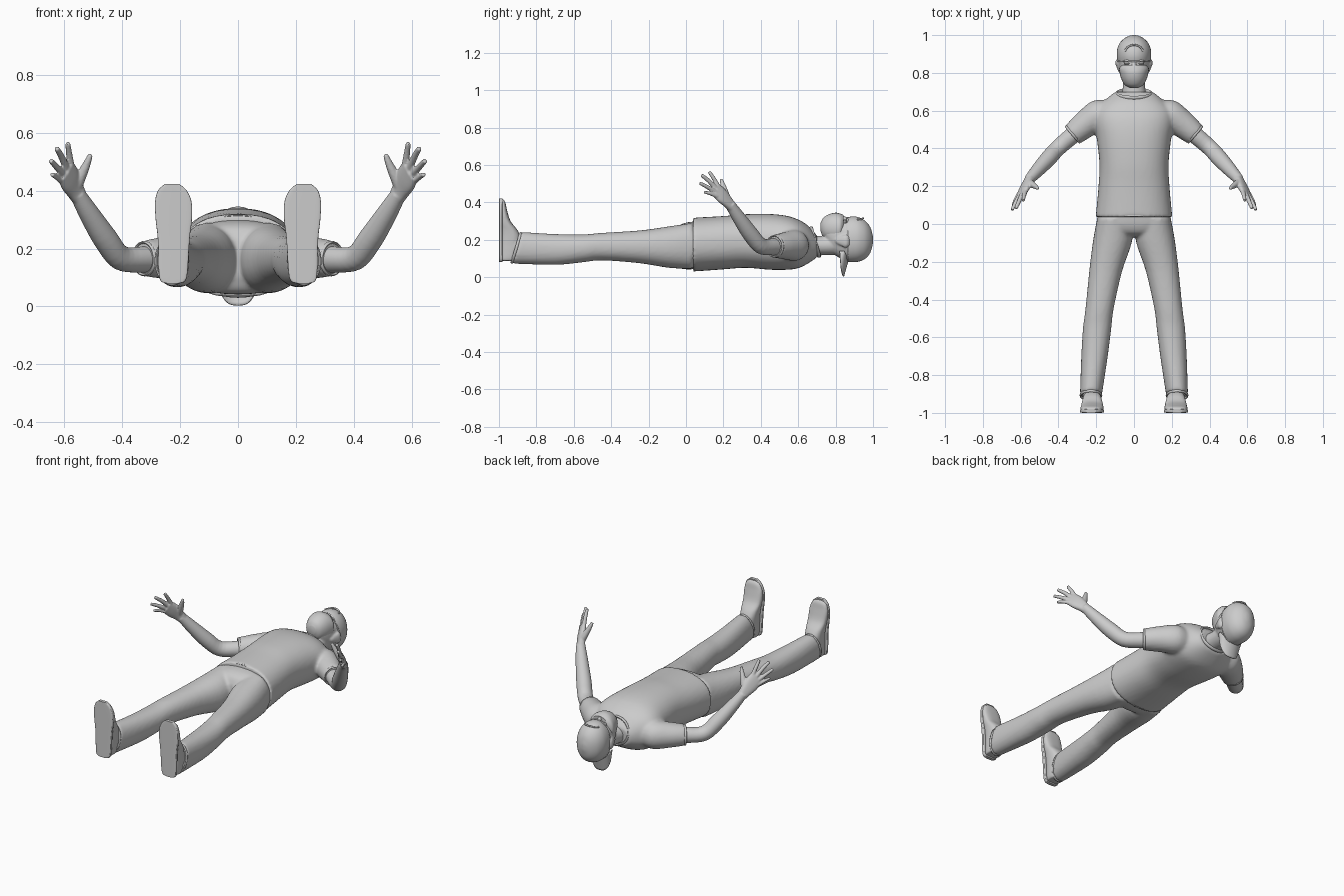
import bpy, bmesh, math
from mathutils import Vector as V

if "Cube" in bpy.data.objects:
    bpy.data.objects.remove(bpy.data.objects["Cube"])


def ys(y, x0, x1, z0, z1, sh=0):
    """Cross-section across y, given its x and z limits (sh slants it)."""
    return (V(((x0 + x1) / 2, y, (z0 + z1) / 2)), V(((x1 - x0) / 2, 0, 0)), V((0, sh, (z1 - z0) / 2)))


def zs(z, x0, x1, y0, y1):
    return (V(((x0 + x1) / 2, (y0 + y1) / 2, z)), V(((x1 - x0) / 2, 0, 0)), V((0, (y1 - y0) / 2, 0)))


def cat(a, b, c, d, t):
    return 0.5 * (2 * b + (c - a) * t + (2 * a - 5 * b + 4 * c - d) * t * t + (3 * b - a - 3 * c + d) * t ** 3)


def loft(bm, secs, p=2.0, n=28, sub=4, flip=1):
    """Smooth closed skin through cross-sections; p sets how boxy they are."""
    k, rings = len(secs), []
    fine = []
    for i in range(k - 1):
        q = [secs[max(i - 1, 0)], secs[i], secs[i + 1], secs[min(i + 2, k - 1)]]
        fine += [[cat(*[s[j] for s in q], t / sub) for j in range(3)] for t in range(sub)]
    fine.append(secs[-1])
    for c, u, v in fine:
        ring = []
        for a in range(n):
            ca, sa = math.cos(a * math.tau / n), math.sin(a * math.tau / n)
            w = c + u * math.copysign(abs(ca) ** (2 / p), ca) + v * math.copysign(abs(sa) ** (2 / p), sa)
            ring.append(bm.verts.new((w.x * flip, w.y, w.z)))
        rings.append(ring)
    faces = [bm.faces.new((r[i], r[(i + 1) % n], s[(i + 1) % n], s[i]))
             for r, s in zip(rings, rings[1:]) for i in range(n)]
    faces += [bm.faces.new(rings[0]), bm.faces.new(rings[-1])]
    bmesh.ops.recalc_face_normals(bm, faces=faces)


def both(bm, secs, **kw):
    for f in (1, -1):
        loft(bm, secs, flip=f, **kw)


def tube(pts, radii):
    """Round cross-sections along a path, with rounded ends."""
    pts = [V(p) for p in pts]
    out = []
    for i, p in enumerate(pts):
        t = (pts[min(i + 1, len(pts) - 1)] - pts[max(i - 1, 0)]).normalized()
        u = t.cross(V((0.3, 0.5, 0.8))).normalized()
        out.append((p, u * radii[i], t.cross(u) * radii[i]))
    return out


def finish(name, bm, voxel=0, iters=4):
    me = bpy.data.meshes.new(name)
    bm.to_mesh(me)
    bm.free()
    me.polygons.foreach_set("use_smooth", [True] * len(me.polygons))
    me.set_sharp_from_angle(angle=math.radians(50))
    ob = bpy.data.objects.new(name, me)
    bpy.context.collection.objects.link(ob)
    if voxel:  # fuse overlapping volumes into one skin
        m = ob.modifiers.new("fuse", "REMESH")
        m.mode, m.voxel_size, m.use_smooth_shade = "VOXEL", voxel, True
        s = ob.modifiers.new("soften", "SMOOTH")
        s.factor, s.iterations = 0.5, iters
    return ob


def hoop(bm, c, u, v, r, flip=1):
    """Closed elliptical band of round section."""
    c, u, v = V(c), V(u), V(v)
    nrm, n, m = u.cross(v).normalized(), 36, 8
    g = []
    for i in range(n):
        a = i * math.tau / n
        d = u * math.cos(a) + v * math.sin(a)
        row = [c + d + d.normalized() * r * math.cos(b * math.tau / m) + nrm * r * 1.5 * math.sin(b * math.tau / m)
               for b in range(m)]
        g.append([bm.verts.new((w.x * flip, w.y, w.z)) for w in row])
    fs = [bm.faces.new((g[i][j], g[(i + 1) % n][j], g[(i + 1) % n][(j + 1) % m], g[i][(j + 1) % m]))
          for i in range(n) for j in range(m)]
    bmesh.ops.recalc_face_normals(bm, faces=fs)


# Shirt: torso and sleeves
bm = bmesh.new()
loft(bm, [ys(y, -w, w, a, b) for y, w, a, b in (
    (.037, .203, .03, .318), (.2, .188, .042, .327), (.32, .183, .05, .337), (.45, .197, .04, .338),
    (.54, .212, .04, .328), (.6, .205, .048, .308), (.65, .16, .072, .278), (.7, .1, .105, .225))], p=2.3, n=40)
both(bm, tube([(.1, .565, .17), (.19, .575, .17), (.255, .53, .168), (.325, .472, .165)], [.08, .083, .073, .061]))
finish("shirt", bm, .01, 5)

# Collar and hem bands
bm = bmesh.new()
hoop(bm, (0, .69, .188), (.092, 0, 0), (0, -.022, .077), .007)
hoop(bm, (0, .045, .174), (.197, 0, 0), (0, 0, .14), .004)
for f in (1, -1):
    d = V((.76, -.65, -.02)).normalized()
    u = V((0, 0, 1)).cross(d).normalized()
    hoop(bm, (.323, .475, .165), u * .056, d.cross(u) * .056, .005, f)
    hoop(bm, (.228, -.907, .157), (.055, 0, 0), (0, .024, .08), .005, f)
finish("collar_and_hems", bm)

# Trousers: hips and legs
bm = bmesh.new()
loft(bm, [ys(y, -w, w, a, b) for y, w, a, b in (
    (.07, .185, .045, .3), (.0, .197, .042, .292), (-.045, .17, .055, .27), (-.068, .08, .1, .23))], p=2.4, n=40)
both(bm, [ys(*s) for s in (
    (.03, .01, .195, .045, .29), (-.09, .01, .217, .05, .272), (-.25, .063, .237, .075, .25),
    (-.45, .108, .257, .09, .237), (-.55, .12, .27, .08, .229), (-.7, .139, .279, .066, .231),
    (-.905, .17, .286, .073, .242, .025))], p=2.2)
finish("trousers", bm, .009, 4)

# Shoes: ankle, upper and flat sole
bm = bmesh.new()
shoe = [(.088, .2, .25, -.94), (.098, .18, .268, -.9), (.2, .172, .272, -.885), (.25, .168, .275, -.9),
        (.3, .162, .281, -.938), (.36, .163, .283, -.957), (.4, .18, .273, -.966), (.416, .205, .25, -.976)]
both(bm, [zs(z, a, b, -.997, y) for z, a, b, y in shoe], p=2.6)
both(bm, [ys(-.84, .185, .27, .11, .215), ys(-.9, .18, .27, .105, .222), ys(-.96, .178, .27, .1, .24)])
finish("shoes", bm, .006, 3)
bm = bmesh.new()
both(bm, [zs(z, a - .003, b + .003, -1, -.98) for z, a, b, _ in
          [(.08, .205, .245, 0)] + shoe[1:-1] + [(.422, .205, .25, 0)]], p=6)
finish("shoe_soles", bm)

# Arms and hands
bm = bmesh.new()
both(bm, tube([(.25, .53, .167), (.33, .465, .162), (.405, .4, .168), (.455, .345, .23), (.51, .285, .315),
               (.555, .235, .39)], [.046, .045, .043, .043, .036, .027]))
across = V((.03, -.012, -.05)).normalized()
thick = across.cross(V((.04, -.08, .09))).normalized()
both(bm, [(V(c), across * w, thick * t) for c, w, t in (
    ((.545, .247, .372), .028, .026), ((.562, .222, .405), .036, .021),
    ((.58, .188, .44), .045, .019), ((.595, .157, .468), .042, .014))], p=2.4)
fingers = [((.574, .178, .475), (.582, .15, .525), (.587, .125, .562), .011),
           ((.589, .165, .47), (.608, .122, .515), (.625, .084, .545), .0115),
           ((.601, .16, .455), (.627, .113, .483), (.645, .076, .502), .011),
           ((.607, .165, .432), (.628, .128, .448), (.641, .097, .455), .0095)]
for a, b, c, r in fingers:
    tip = V(c) * 1.02 - V(b) * .02
    both(bm, tube([a, b, c, tip], [r * 1.15, r, r * .8, r * .45]), n=12)
both(bm, tube([(.556, .222, .415), (.535, .207, .462), (.52, .197, .495), (.508, .188, .525)],
              [.02, .017, .013, .008]), n=14)
finish("arms_and_hands", bm, .0042, 3)

# Neck, head, ears and nose
bm = bmesh.new()
loft(bm, [ys(.62, -.075, .075, .1, .24), ys(.7, -.062, .062, .115, .222),
          ys(.76, -.058, .058, .118, .225), ys(.84, -.06, .06, .12, .25)])
loft(bm, [ys(y, -w, w, a, b) for y, w, a, b in (
    (.728, .022, .245, .288), (.742, .046, .2, .308), (.77, .063, .15, .32), (.805, .074, .112, .325),
    (.845, .08, .096, .308), (.88, .085, .088, .308), (.94, .075, .11, .28))], p=2.2)
both(bm, [ys(.8, .068, .08, .185, .205), ys(.825, .072, .09, .17, .218),
          ys(.855, .074, .1, .158, .226), ys(.872, .075, .092, .17, .215)], n=16)
loft(bm, tube([(0, .868, .298), (0, .845, .315), (0, .82, .325)], [.009, .012, .015]), n=14)
finish("head", bm, .006, 3)

# Face mask with ear loops
bm = bmesh.new()
loft(bm, [ys(y, -w, w, a, b) for y, w, a, b in (
    (.72, .022, .245, .292), (.735, .048, .21, .318), (.765, .066, .19, .337), (.8, .076, .18, .345),
    (.825, .078, .19, .34), (.842, .06, .21, .333))], p=2.1)
both(bm, tube([(.068, .825, .25), (.083, .845, .2), (.085, .84, .165)], [.003] * 3), n=8)
finish("face_mask", bm)

# Eyes with brows
bm = bmesh.new()
both(bm, [ys(.842, .024, .046, .285, .302), ys(.85, .018, .054, .282, .309), ys(.857, .024, .048, .285, .303)], n=16)
both(bm, tube([(.014, .86, .309), (.035, .866, .308), (.058, .86, .292)], [.004, .006, .003]), n=10)
finish("eyes_and_brows", bm)

# Cap crown, edge band and rear opening strap
bm = bmesh.new()
loft(bm, [ys(y, -w, w, a, b) for y, w, a, b in (
    (.858, .087, .082, .318), (.89, .091, .08, .325), (.925, .089, .084, .32), (.96, .074, .1, .3),
    (.985, .048, .13, .268), (.997, .022, .17, .23), (1.0, .004, .19, .21))], p=2.1, n=40)
hoop(bm, (0, .862, .2), (.087, 0, 0), (0, 0, .119), .003)
both(bm, tube([(.047, .915, .308), (.038, .932, .309), (.02, .944, .314), (0, .948, .315)], [.005] * 4), n=10)
finish("cap", bm)

# Curved cap bill, turned to the back of the head
bm = bmesh.new()
n, m = 20, 8
g = []
for i in range(n + 1):
    s = -1 + 2 * i / n
    w = .08 * s
    z0 = .09 + .05 * s * s
    z1 = min(z0 - .001, .14 - .136 * max(0, 1 - abs(s) ** 3) ** .5)
    g.append([bm.verts.new((w * (1 - .12 * j / m), .866 - .024 * j / m - .02 * s * s,
                            z0 + (z1 - z0) * j / m)) for j in range(m + 1)])
for i in range(n):
    for j in range(m):
        bm.faces.new((g[i][j], g[i + 1][j], g[i + 1][j + 1], g[i][j + 1]))
bill = finish("cap_bill", bm)
sol = bill.modifiers.new("thickness", "SOLIDIFY")
sol.thickness, sol.offset = .006, 0
